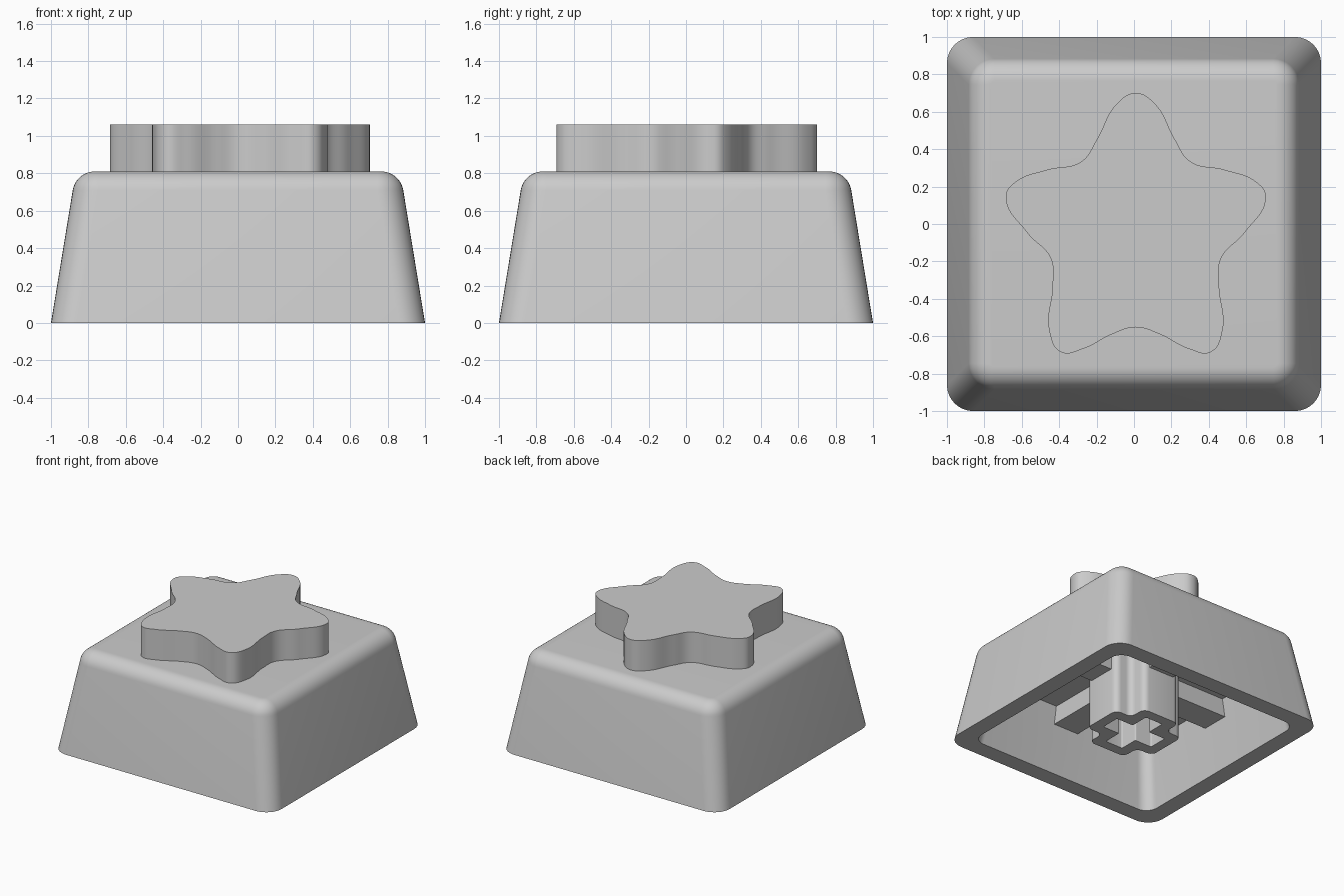
import bpy, bmesh, math
from mathutils import Vector

cube = bpy.data.objects.get("Cube")
if cube:
    bpy.data.objects.remove(cube, do_unlink=True)

grey = bpy.data.materials.new("plain grey")
grey.use_nodes = True
grey.diffuse_color = (0.6, 0.6, 0.6, 1)
grey.node_tree.nodes["Principled BSDF"].inputs["Base Color"].default_value = (0.6, 0.6, 0.6, 1)


def round_corners(corners, radius, steps=8):
    """Replace each right-angled corner with a quarter arc."""
    pts = [Vector(c) for c in corners]
    out = []
    for i, p in enumerate(pts):
        u = (pts[i - 1] - p).normalized()
        v = (pts[(i + 1) % len(pts)] - p).normalized()
        for k in range(steps + 1):
            t = math.pi / 2 * k / steps
            out.append(p + radius * ((1 - math.sin(t)) * u + (1 - math.cos(t)) * v))
    return out


def square(h):
    return [(h, -h), (h, h), (-h, h), (-h, -h)]


def plus(a, w):
    arm = [Vector(c) for c in ((a, -w), (a, w), (w, w))]
    out = []
    for quarter in range(4):
        for x, y in arm:
            for _ in range(quarter):
                x, y = -y, x
            out.append((x, y))
    return out


def finish(obj):
    """Assign the material and smooth shading with sharp edges kept."""
    obj.data.materials.clear()
    obj.data.materials.append(grey)
    bpy.ops.object.select_all(action='DESELECT')
    obj.select_set(True)
    bpy.context.view_layer.objects.active = obj
    bpy.ops.object.shade_smooth_by_angle(angle=math.radians(30))


def loft(name, rings):
    """Skin a list of (outline, z) rings and cap both ends."""
    bm = bmesh.new()
    loops = [[bm.verts.new((p[0], p[1], z)) for p in outline] for outline, z in rings]
    for a, b in zip(loops, loops[1:]):
        for i in range(len(a)):
            j = (i + 1) % len(a)
            bm.faces.new((a[i], a[j], b[j], b[i]))
    bm.faces.new(loops[0])
    bm.faces.new(loops[-1])
    bmesh.ops.recalc_face_normals(bm, faces=bm.faces)
    mesh = bpy.data.meshes.new(name)
    bm.to_mesh(mesh)
    bm.free()
    obj = bpy.data.objects.new(name, mesh)
    bpy.context.collection.objects.link(obj)
    finish(obj)


# Hollow tapered shell: inner ceiling, inner rim, outer rim, rounded top edge
slope, top, ceiling, fillet = 0.164, 0.81, 0.53, 0.12
inner = 0.86
rings = [(round_corners(square(inner - slope * ceiling), 0.09), ceiling),
         (round_corners(square(inner), 0.1), 0),
         (round_corners(square(1), 0.14), 0)]
start = math.atan(slope)
flat = 1 - slope * (top - fillet + fillet * math.sin(start)) - fillet * math.cos(start)
for k in range(11):
    t = start + (math.pi / 2 - start) * k / 10
    reach = fillet * math.cos(t)
    rings.append((round_corners(square(flat + reach), 0.02 + reach),
                  top - fillet + fillet * math.sin(t)))
loft("key_shell", rings)

# Cross-shaped socket stem under the ceiling
outer_cross = round_corners(plus(0.32, 0.17), 0.05, 5)
inner_cross = round_corners(plus(0.235, 0.08), 0.012, 5)
loft("socket_stem", [(inner_cross, ceiling + 0.02), (inner_cross, 0),
                     (outer_cross, 0), (outer_cross, ceiling + 0.02)])

# Crossed ribs running from wall to wall
rib = plus(0.83, 0.115)
loft("support_ribs", [(rib, 0.385), (rib, ceiling + 0.02)])

# Raised soft star: half outline mirrored into a closed smooth curve
half = [(0, 0.70), (0.10, 0.645), (0.21, 0.45), (0.29, 0.335), (0.475, 0.29),
        (0.645, 0.224), (0.695, 0.15), (0.58, -0.048), (0.455, -0.185),
        (0.445, -0.325), (0.463, -0.57), (0.40, -0.685), (0.285, -0.668),
        (0.125, -0.588), (0, -0.552)]
outline = half + [(-x, y) for x, y in half[-2:0:-1]]
curve = bpy.data.curves.new("star_outline", 'CURVE')
curve.dimensions = '2D'
curve.fill_mode = 'BOTH'
curve.extrude = 0.13
curve.resolution_u = 10
spline = curve.splines.new('BEZIER')
spline.bezier_points.add(len(outline) - 1)
spline.use_cyclic_u = True
for point, (x, y) in zip(spline.bezier_points, outline):
    point.co = (x + 0.01, y, 0)
    point.handle_left_type = point.handle_right_type = 'AUTO'
star = bpy.data.objects.new("raised_star", curve)
star.location.z = 0.93
bpy.context.collection.objects.link(star)
bpy.ops.object.select_all(action='DESELECT')
star.select_set(True)
bpy.context.view_layer.objects.active = star
bpy.ops.object.convert(target='MESH')
star = bpy.context.view_layer.objects.active
bm = bmesh.new()
bm.from_mesh(star.data)
bmesh.ops.remove_doubles(bm, verts=bm.verts, dist=0.0005)
bmesh.ops.recalc_face_normals(bm, faces=bm.faces)
bm.to_mesh(star.data)
bm.free()
finish(star)
